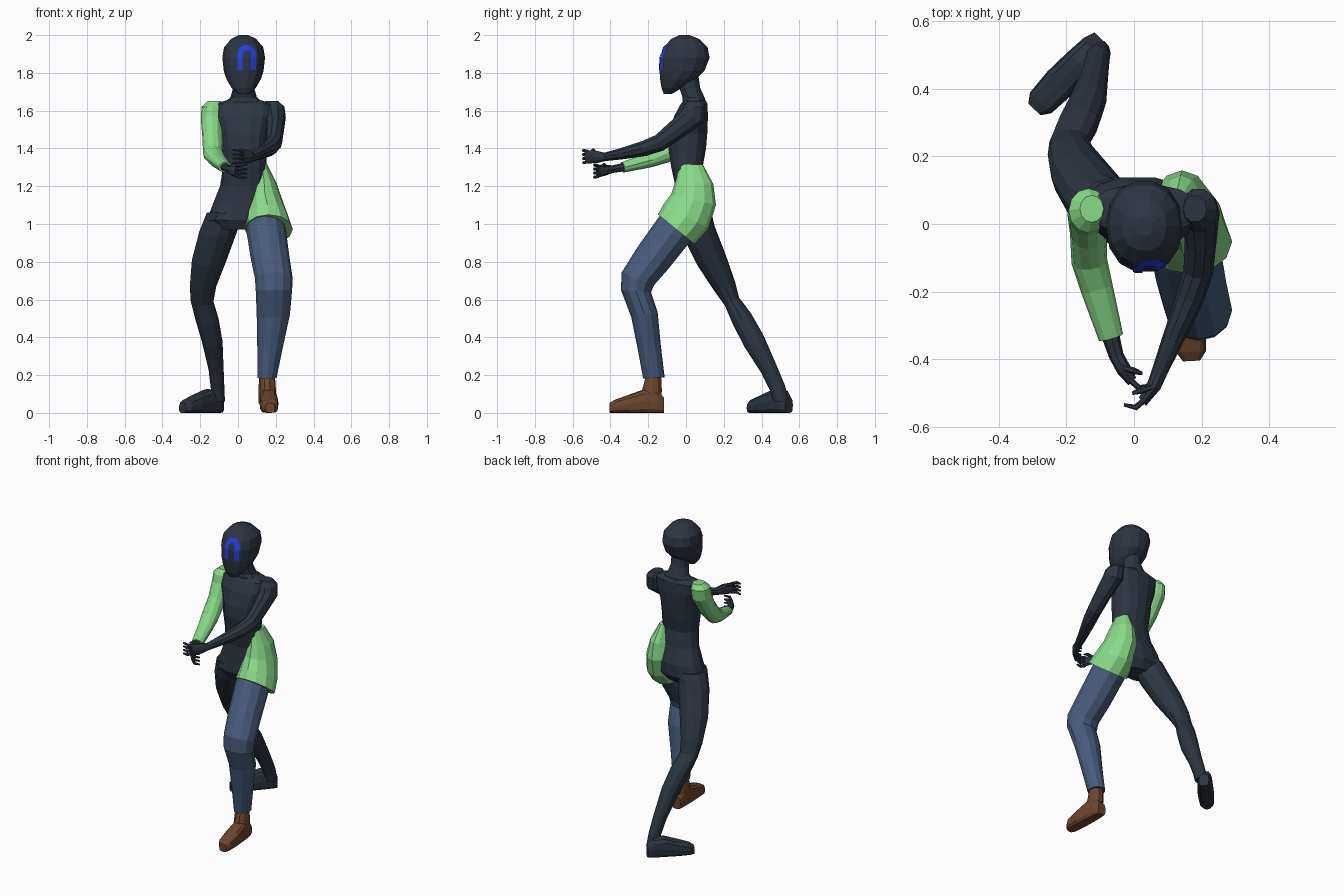
import bpy, bmesh, math
from mathutils import Vector
from mathutils.bvhtree import BVHTree


def material(name, rgb):
    m = bpy.data.materials.new(name)
    m.diffuse_color = (*rgb, 1)
    return m


DARK = material("dark slate", (0.026, 0.036, 0.054))
GREEN = material("light green", (0.25, 0.70, 0.25))
DENIM = material("denim blue", (0.062, 0.105, 0.20))
BROWN = material("brown leather", (0.155, 0.062, 0.028))
BLUE = material("bright blue", (0.02, 0.045, 0.75))


def finish(name, bm, mat):
    bmesh.ops.recalc_face_normals(bm, faces=bm.faces)
    me = bpy.data.meshes.new(name)
    bm.to_mesh(me)
    bm.free()
    me.materials.append(mat)
    ob = bpy.data.objects.new(name, me)
    bpy.context.collection.objects.link(ob)
    return ob


def loft(name, mat, rings, sides=12, power=1.0):
    """Skin rings (x, y, z, half width, half depth, tilt, heading)."""
    bm = bmesh.new()
    loops = []
    for r in rings:
        x, y, z, a, b, t, h = (tuple(r) + (0, 0))[:7]
        t, h = math.radians(t), math.radians(h)
        u = Vector((math.cos(h), math.sin(h), 0))
        v = Vector((-math.sin(h) * math.cos(t), math.cos(h) * math.cos(t), math.sin(t)))
        loop = []
        for i in range(sides):
            w = 2 * math.pi * i / sides
            c, s = (math.copysign(abs(k) ** power, k) for k in (math.cos(w), math.sin(w)))
            p = Vector((x, y, z)) + u * a * c + v * b * s
            p.z = max(p.z, 0)
            loop.append(bm.verts.new(p))
        loops.append(loop)
    for p, q in zip(loops, loops[1:]):
        for i in range(sides):
            j = (i + 1) % sides
            bm.faces.new((p[i], p[j], q[j], q[i]))
    bm.faces.new(loops[0])
    bm.faces.new(loops[-1])
    return finish(name, bm, mat)


# Head, given by front and back y at each height
head = loft("head", DARK, [
    (0.03, (f + k) / 2, z, w, (k - f) / 2) for z, f, k, w in [
        (1.688, -0.118, -0.075, 0.03), (1.72, -0.131, -0.02, 0.064),
        (1.765, -0.139, 0.055, 0.09), (1.81, -0.143, 0.10, 0.105),
        (1.88, -0.141, 0.128, 0.113), (1.935, -0.12, 0.117, 0.104),
        (1.98, -0.08, 0.07, 0.066), (2.0, -0.035, 0.02, 0.025)]], 14, 0.9)

# Neck
loft("neck", DARK, [(0.03, 0.01, 1.79, 0.058, 0.055), (0.03, 0.02, 1.72, 0.056, 0.055),
                    (0.03, 0.04, 1.67, 0.07, 0.058), (0.03, 0.045, 1.63, 0.12, 0.065)])

# Torso and pelvis, from left and right x, front and back y
loft("torso", DARK, [
    ((l + r) / 2, (f + k) / 2, z, (r - l) / 2, (k - f) / 2) for z, l, r, f, k in [
        (1.655, -0.06, 0.12, -0.005, 0.105), (1.635, -0.13, 0.19, -0.03, 0.115),
        (1.57, -0.125, 0.185, -0.065, 0.118), (1.48, -0.095, 0.155, -0.09, 0.115),
        (1.40, -0.09, 0.15, -0.095, 0.108), (1.30, -0.08, 0.15, -0.08, 0.09),
        (1.20, -0.095, 0.155, -0.058, 0.105), (1.10, -0.135, 0.17, -0.06, 0.14),
        (1.02, -0.165, 0.15, -0.065, 0.14), (0.97, -0.10, 0.10, -0.04, 0.10)]], 14, 0.85)

# Jacket flap over the left hip
loft("hip_flap", GREEN, [
    (0.125, 0.03, 1.315, 0.03, 0.06), (0.138, 0.045, 1.22, 0.065, 0.10, -5),
    (0.142, 0.04, 1.13, 0.092, 0.122, -14), (0.155, 0.0, 1.04, 0.112, 0.135, -28),
    (0.163, -0.052, 0.972, 0.127, 0.124, -39)])

# Left trouser leg
loft("trouser_leg", DENIM, [
    (0.14, 0.0, 1.04, 0.10, 0.11, -35), (0.15, -0.07, 0.96, 0.105, 0.105, -38),
    (0.17, -0.175, 0.82, 0.103, 0.10, -36), (0.19, -0.255, 0.71, 0.10, 0.092, -22),
    (0.19, -0.265, 0.645, 0.096, 0.08, -5), (0.187, -0.22, 0.52, 0.088, 0.071, 10),
    (0.17, -0.195, 0.35, 0.068, 0.062, 8), (0.153, -0.17, 0.185, 0.051, 0.057, 3)])

# Right bare dark leg
loft("back_leg", DARK, [
    (-0.07, 0.04, 1.06, 0.095, 0.095), (-0.105, 0.068, 0.96, 0.10, 0.088, 18),
    (-0.152, 0.135, 0.81, 0.092, 0.08, 22), (-0.185, 0.205, 0.67, 0.07, 0.06, 25),
    (-0.19, 0.243, 0.59, 0.06, 0.043, 30), (-0.165, 0.295, 0.50, 0.062, 0.056, 32),
    (-0.137, 0.36, 0.38, 0.055, 0.059, 32), (-0.116, 0.44, 0.23, 0.04, 0.045, 28),
    (-0.108, 0.485, 0.13, 0.036, 0.042, 20), (-0.105, 0.505, 0.06, 0.036, 0.04)])


# Feet share one profile: distance from heel, half width, half height
def foot(name, mat, x, y, heading):
    h = math.radians(heading)
    loft(name, mat, [
        (x + math.sin(h) * d, y - math.cos(h) * d, b, a, b * 1.04, -90, heading)
        for d, a, b in [(0, 0.03, 0.04), (0.035, 0.042, 0.06), (0.10, 0.047, 0.062),
                        (0.18, 0.05, 0.048), (0.26, 0.044, 0.034), (0.287, 0.025, 0.026)]],
        12, 0.65)


foot("front_shoe", BROWN, 0.155, -0.118, 3)
foot("back_foot", DARK, -0.095, 0.545, -44)
loft("shoe_ankle", BROWN, [(0.153, -0.172, 0.20, 0.042, 0.042),
                           (0.155, -0.18, 0.12, 0.046, 0.055), (0.155, -0.19, 0.05, 0.046, 0.06)], 10)

# Right arm: green sleeve and dark wrist
loft("sleeve", GREEN, [
    (-0.125, 0.045, 1.65, 0.035, 0.04), (-0.135, 0.04, 1.62, 0.058, 0.065),
    (-0.137, 0.03, 1.56, 0.06, 0.066, -10), (-0.135, -0.03, 1.46, 0.054, 0.056, -38),
    (-0.132, -0.11, 1.372, 0.053, 0.05, -60, 8), (-0.11, -0.19, 1.34, 0.048, 0.04, -80, 14),
    (-0.068, -0.335, 1.30, 0.037, 0.028, -80, 16)])
loft("right_hand", DARK, [
    (-0.075, -0.31, 1.305, 0.028, 0.023, -80, 18), (-0.052, -0.39, 1.29, 0.022, 0.02, -85, 22),
    (-0.03, -0.43, 1.285, 0.022, 0.03, -88, 35), (-0.005, -0.465, 1.28, 0.016, 0.033, -90, 45)], 8)

# Left arm and hand
loft("left_arm", DARK, [
    (0.18, 0.045, 1.65, 0.035, 0.04), (0.19, 0.045, 1.62, 0.056, 0.062),
    (0.195, 0.035, 1.565, 0.058, 0.07, -25), (0.197, -0.05, 1.50, 0.047, 0.056, -50),
    (0.19, -0.14, 1.43, 0.044, 0.047, -64, -8), (0.165, -0.22, 1.40, 0.042, 0.042, -78, -18),
    (0.115, -0.34, 1.372, 0.032, 0.031, -80, -22), (0.078, -0.43, 1.355, 0.024, 0.023, -84, -25),
    (0.06, -0.475, 1.355, 0.022, 0.034, -90, -35), (0.025, -0.525, 1.355, 0.016, 0.036, -90, -50)], 10)

# Curled fingers and thumbs, fanned by height
for side, x, y, z, s in (("right", -0.01, -0.462, 1.28, 1), ("left", 0.03, -0.52, 1.357, -1)):
    for i in range(4):
        o = (i - 1.5) * 0.018
        loft(f"{side}_finger_{i + 1}", DARK, [
            (x, y, z + o, 0.009, 0.009, -90, 50 * s),
            (x + 0.025 * s, y - 0.022, z + o * 1.2, 0.009, 0.009, -90, 70 * s),
            (x + 0.06 * s, y - 0.014, z + o * 1.3, 0.005, 0.005, -90, 95 * s)], 6)
    loft(f"{side}_thumb", DARK, [
        (x - 0.03 * s, y + 0.04, z + 0.02, 0.011, 0.011, -90, 40 * s),
        (x + 0.01 * s, y + 0.028, z + 0.035, 0.01, 0.01, -90, 70 * s),
        (x + 0.035 * s, y + 0.02, z + 0.03, 0.005, 0.005, -90, 80 * s)], 6)

# Painted arch on the face, laid onto the head surface
tree = BVHTree.FromPolygons([v.co for v in head.data.vertices],
                            [p.vertices for p in head.data.polygons])
path = [(-1, 0, 1.815 + i * 0.011) for i in range(8)]
path += [(-math.cos(math.pi * i / 8), math.sin(math.pi * i / 8), 1.9) for i in range(9)]
path += [(1, 0, 1.892 - i * 0.011) for i in range(8)]
bm = bmesh.new()
rows = []
for c, s, z in path:
    row = []
    for r in (0.021, 0.028, 0.036, 0.043, 0.049):
        px, pz = 0.046 + c * r, z + s * r
        y = tree.ray_cast(Vector((px, -1, pz)), Vector((0, 1, 0)))[0].y
        row.append(bm.verts.new((px, y - 0.004, pz)))
    rows.append(row)
for p, q in zip(rows, rows[1:]):
    for i in range(4):
        bm.faces.new((p[i], p[i + 1], q[i + 1], q[i]))
bmesh.ops.recalc_face_normals(bm, faces=bm.faces)
bm.normal_update()
if sum(f.normal.y for f in bm.faces) > 0:
    bmesh.ops.reverse_faces(bm, faces=bm.faces)
me = bpy.data.meshes.new("face_arch")
bm.to_mesh(me)
bm.free()
me.materials.append(BLUE)
bpy.context.collection.objects.link(bpy.data.objects.new("face_arch", me))
